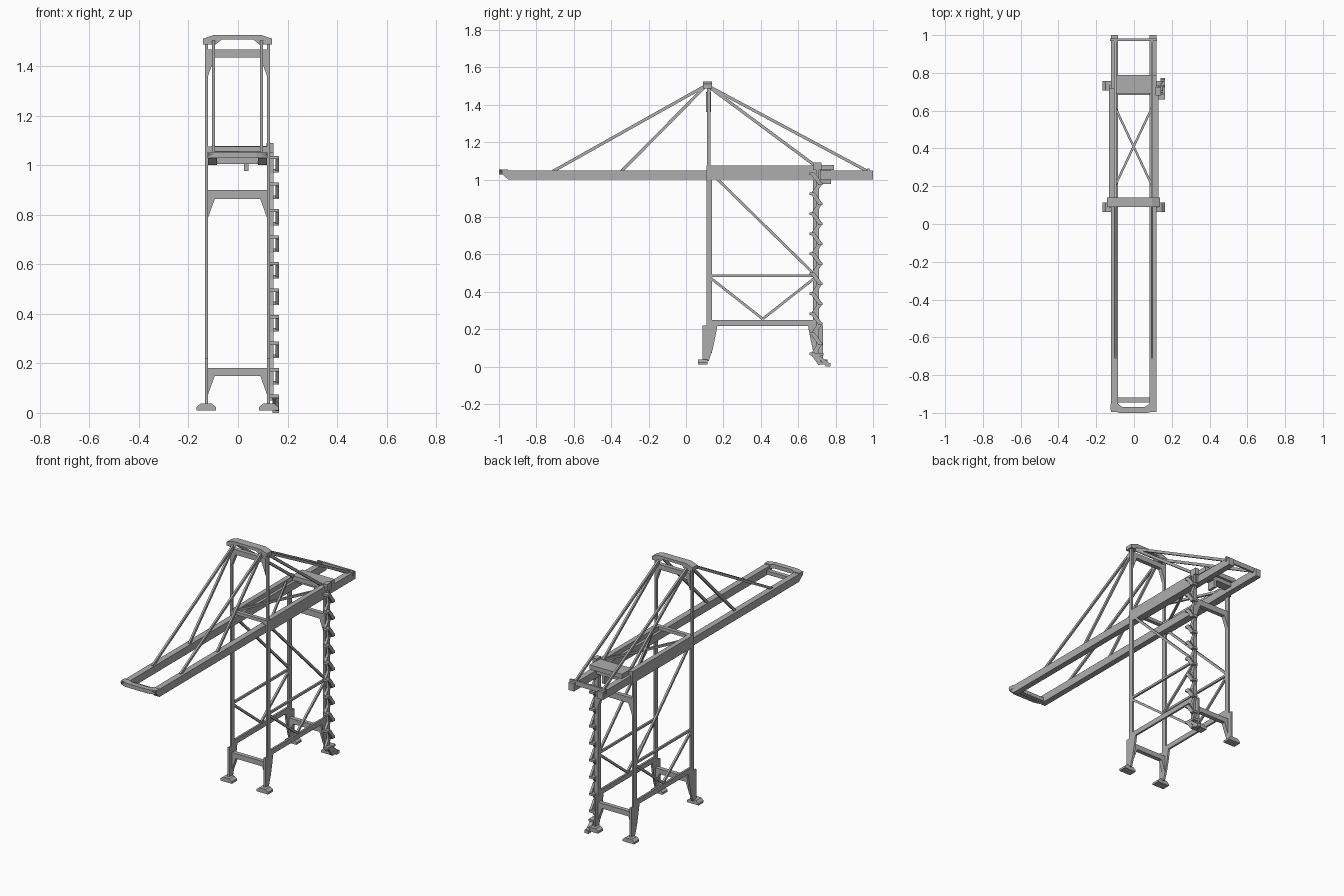
import bpy, bmesh
from mathutils import Vector

if "Cube" in bpy.data.objects:
    bpy.data.objects.remove(bpy.data.objects["Cube"], do_unlink=True)

grey = bpy.data.materials.new("steel grey")
grey.use_nodes = True
colour = (0.42, 0.42, 0.42, 1)
grey.diffuse_color = colour
grey.node_tree.nodes["Principled BSDF"].inputs["Base Color"].default_value = colour

C = -0.002                     # centre line of the frame
OUT, IN = 0.131, 0.119         # leg faces, measured from the centre line
FRONT, REAR, MID = 0.125, 0.695, 0.41


def finish(name, bm):
    bmesh.ops.recalc_face_normals(bm, faces=bm.faces)
    mesh = bpy.data.meshes.new(name)
    bm.to_mesh(mesh)
    bm.free()
    mesh.materials.append(grey)
    obj = bpy.data.objects.new(name, mesh)
    bpy.context.collection.objects.link(obj)
    return obj


def prism(name, pts, axis, lo, hi):
    """Extrude a 2D outline along one axis, from lo to hi."""
    def place(p, d):
        return {"x": (d, p[0], p[1]), "y": (p[0], d, p[1]), "z": (p[0], p[1], d)}[axis]
    bm = bmesh.new()
    face = bm.faces.new([bm.verts.new(place(p, lo)) for p in pts])
    new = bmesh.ops.extrude_face_region(bm, geom=[face])["geom"]
    move = Vector(place((0, 0), hi - lo))
    bmesh.ops.translate(bm, vec=move, verts=[v for v in new if isinstance(v, bmesh.types.BMVert)])
    return finish(name, bm)


def box(name, x, y, z):
    return prism(name, [(x[0], y[0]), (x[1], y[0]), (x[1], y[1]), (x[0], y[1])], "z", *z)


def rod(name, a, b, w=0.012, h=0.014):
    """Rectangular bar between two points."""
    a, b = Vector(a), Vector(b)
    d = (b - a).normalized()
    side = d.cross(Vector((0, 0, 1)))
    side = side.normalized() if side.length > 0.01 else Vector((1, 0, 0))
    up = side.cross(d)
    bm = bmesh.new()
    rings = [[bm.verts.new(p + side * i * w / 2 + up * j * h / 2)
              for i, j in ((1, 1), (-1, 1), (-1, -1), (1, -1))] for p in (a, b)]
    for k in range(4):
        n = (k + 1) % 4
        bm.faces.new((rings[0][k], rings[0][n], rings[1][n], rings[1][k]))
    for r in rings:
        bm.faces.new(r)
    return finish(name, bm)


def mirrored(half, centre=C):
    """Full outline from its right half, listed from top to bottom."""
    return [(centre + x, v) for x, v in half] + [(centre - x, v) for x, v in reversed(half)]


def portal(name, y, bottom, top, drop):
    """Cross beam with a sloping gusset at each leg."""
    half = [(IN, top), (IN, bottom - drop), (0.092, bottom)]
    prism(name, mirrored(half), "y", y - 0.013, y + 0.013)


def span(s, a, b):
    return sorted((C + s * a, C + s * b))


for s, side in ((1, "left"), (-1, "right")):
    leg_x = span(s, IN, OUT)
    rod_x = C + s * 0.125

    # Legs, flared lower legs and feet
    for f, end in ((1, "front"), (-1, "rear")):
        def fy(y):
            return MID + f * (y - MID)
        top = 1.075 if f == 1 else 1.06
        box(f"{side}_{end}_leg", leg_x, sorted((fy(0.11), fy(0.14))), (0.2, top))
        outline = [(0.087, 0.22), (0.087, 0.03), (0.122, 0.03), (0.142, 0.09),
                   (0.155, 0.15), (0.168, 0.22)]
        prism(f"{side}_{end}_lower_leg", [(fy(y), z) for y, z in outline], "x", *leg_x)
        foot = mirrored([(0.023, 0.037), (0.04, 0.023), (0.04, 0.01)], C + s * 0.126)
        prism(f"{side}_{end}_foot", foot, "y", *sorted((fy(0.064), fy(0.114))))
        rod(f"{side}_{end}_knee_brace", (rod_x, fy(0.13), 0.475), (rod_x, MID, 0.255))

    # Side frame members
    box(f"{side}_sill_beam", leg_x, (0.11, 0.71), (0.218, 0.25))
    rod(f"{side}_tie_beam", (rod_x, 0.13, 0.485), (rod_x, 0.69, 0.485))
    rod(f"{side}_diagonal", (rod_x, 0.16, 1.01), (rod_x, 0.69, 0.49))
    box(f"{side}_upper_beam", span(s, 0.1, OUT), (0.11, 0.72), (1.0, 1.075))

    # Boom girder with a cut-back tip
    girder = [(-0.995, 1.048), (1.0, 1.048), (1.0, 1.0), (-0.95, 1.0), (-0.985, 1.03)]
    prism(f"{side}_girder", girder, "x", *span(s, 0.083, 0.12))

    # Mast leg and stays
    box(f"{side}_mast_leg", leg_x, (0.112, 0.13), (1.07, 1.49))
    stay_x = C + s * 0.097
    for n, (y, z) in enumerate(((-0.71, 1.045), (-0.345, 1.045), (0.69, 1.075), (0.97, 1.045))):
        rod(f"{side}_stay_{n + 1}", (stay_x, 0.11, 1.505), (stay_x, y, z), 0.012, 0.016)

# Cross beams between the legs
portal("front_lower_portal", FRONT, 0.149, 0.181, 0.075)
portal("rear_lower_portal", REAR, 0.149, 0.181, 0.075)
portal("rear_upper_portal", REAR, 0.863, 0.9, 0.075)
portal("mast_portal", 0.121, 1.435, 1.467, 0.075)

# Mast cap and boom tip share an arched outline
cap = [(0.098, 1.525), (0.14, 1.51), (0.14, 1.487), (0.088, 1.487), (0.064, 1.507)]
prism("mast_cap", mirrored(cap), "y", 0.09, 0.14)
tip = [(0.075, -1.0), (0.122, -0.985), (0.122, -0.953), (0.083, -0.953), (0.06, -0.968)]
prism("boom_tip", mirrored(tip), "z", 1.028, 1.053)
box("boom_tip_beam", (C - 0.085, C + 0.085), (-0.945, -0.918), (1.005, 1.028))
box("boom_rear_bar", (C - 0.125, C + 0.125), (0.97, 0.982), (1.03, 1.06))

# Horizontal bracing between the girders
for s in (1, -1):
    rod("top_cross_brace", (C - s * 0.118, 0.16, 1.06), (C + s * 0.118, 0.66, 1.06))
box("front_deck_beam", (C - IN, C + IN), (0.112, 0.136), (1.055, 1.075))

# Machinery platform and hanging cab
box("machinery_platform", (-0.106, 0.12), (0.69, 0.79), (1.05, 1.078))
box("platform_support", (-0.1, 0.1), (0.72, 0.775), (1.025, 1.05))
box("hanging_cab", (0.025, 0.042), (0.72, 0.775), (0.976, 1.03))

# Zigzag stair on the left rear leg
STEP, OUTER, INNER = 0.107, 0.158, 0.137
for i in range(10):
    z = 0.067 + STEP * i
    box("stair_landing_near", (0.129, 0.165), (0.66, 0.687), (z - 0.006, z + 0.008))
    rod("stair_flight_outer", (OUTER, 0.68, z), (OUTER, 0.718, z - STEP / 2), 0.014, 0.022)
    if i:
        box("stair_landing_far", (0.129, 0.165), (0.705, 0.73),
            (z - STEP / 2 - 0.006, z - STEP / 2 + 0.008))
        rod("stair_flight_inner", (INNER, 0.715, z - STEP / 2), (INNER, 0.68, z - STEP),
            0.014, 0.022)
rod("bottom_flight", (0.152, 0.69, 0.067), (0.152, 0.765, 0.008), 0.024, 0.018)
box("bottom_landing", (0.129, 0.165), (0.665, 0.735), (0.06, 0.073))
box("bottom_step", (0.139, 0.165), (0.745, 0.773), (0.0, 0.02))
box("stair_post", (0.129, 0.143), (0.695, 0.71), (0.05, 1.09))
box("stair_head", (0.115, 0.143), (0.68, 0.725), (1.05, 1.09))
